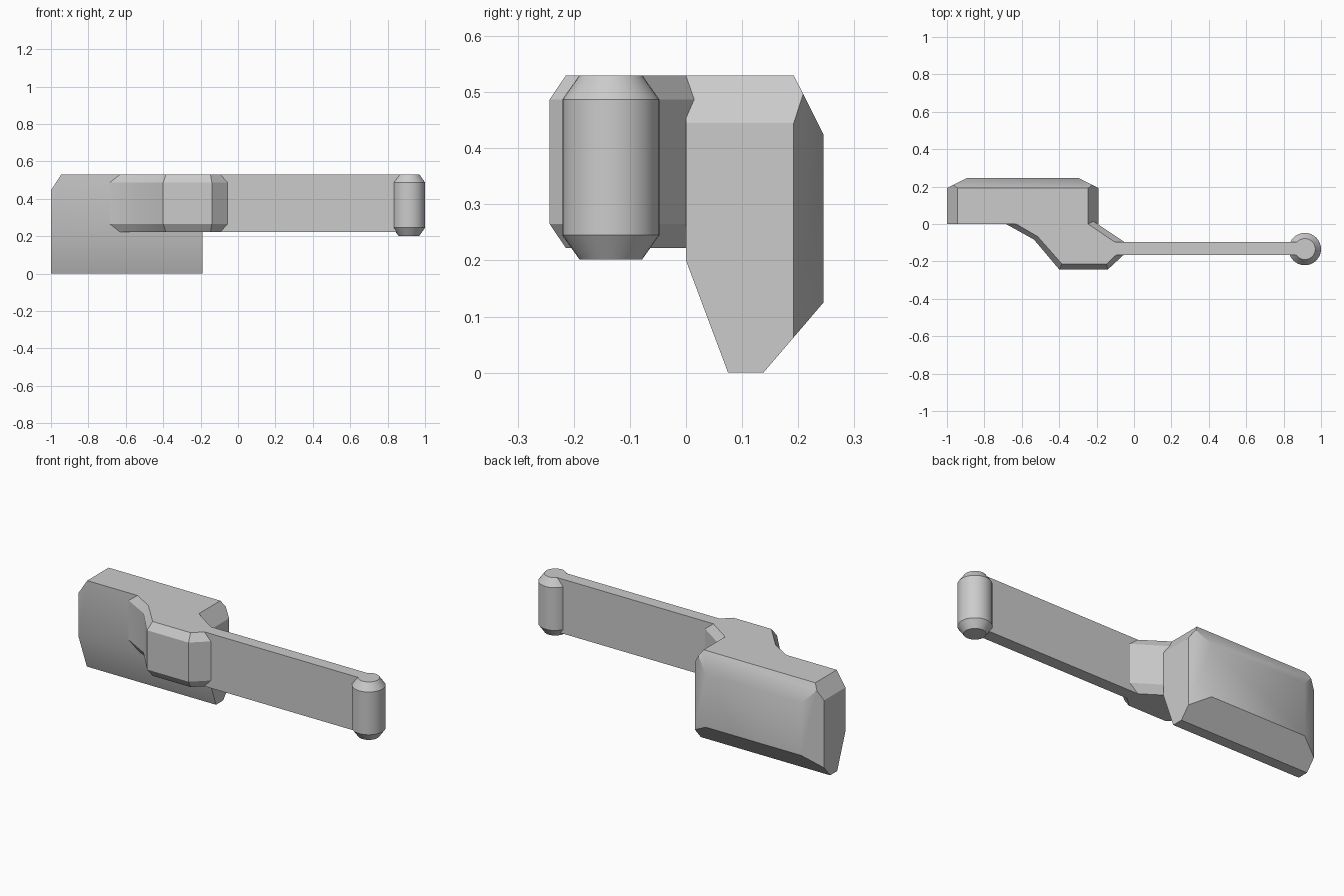
import bpy
import bmesh
import math
from mathutils import Vector

if "Cube" in bpy.data.objects:
    bpy.data.objects.remove(bpy.data.objects["Cube"], do_unlink=True)

GREY = 0.6
steel = bpy.data.materials.new("steel grey")
steel.use_nodes = True
steel.diffuse_color = (GREY, GREY, GREY, 1)
steel.node_tree.nodes["Principled BSDF"].inputs["Base Color"].default_value = (GREY, GREY, GREY, 1)


def finish(name, bm):
    bmesh.ops.recalc_face_normals(bm, faces=bm.faces)
    mesh = bpy.data.meshes.new(name)
    bm.to_mesh(mesh)
    bm.free()
    obj = bpy.data.objects.new(name, mesh)
    bpy.context.collection.objects.link(obj)
    mesh.materials.append(steel)
    bpy.ops.object.select_all(action='DESELECT')
    obj.select_set(True)
    bpy.context.view_layer.objects.active = obj
    bpy.ops.object.shade_smooth_by_angle(angle=math.radians(30))
    return obj


def loft(name, rings, cuts=()):
    """Skin matching rings, cap both ends, then trim with (point, outward normal) planes."""
    bm = bmesh.new()
    loops = [[bm.verts.new(p) for p in ring] for ring in rings]
    for a, b in zip(loops, loops[1:]):
        n = len(a)
        for i in range(n):
            j = (i + 1) % n
            bm.faces.new((a[i], a[j], b[j], b[i]))
    bm.faces.new(loops[0])
    bm.faces.new(loops[-1])
    for point, normal in cuts:
        bmesh.ops.bisect_plane(bm, geom=bm.verts[:] + bm.edges[:] + bm.faces[:],
                               plane_co=point, plane_no=normal, clear_outer=True)
        bmesh.ops.holes_fill(bm, edges=[e for e in bm.edges if e.is_boundary])
    return finish(name, bm)


# Main block: extruded profile with chamfered top and back ends
profile = [(0, 0.2), (0.075, 0), (0.138, 0), (0.245, 0.125),
           (0.245, 0.425), (0.192, 0.53), (0, 0.53)]
left_end, right_end = -0.19, -1.0
cuts = []
for x, side in ((left_end, 1), (right_end, -1)):
    cuts.append((Vector((x, 0, 0.445)), Vector((side * 0.085, 0, 0.055))))
    cuts.append((Vector((x, 0.192, 0)), Vector((side * 0.053, 0.105, 0))))
loft("main_block", [[(x, y, z) for y, z in profile] for x in (right_end, left_end)], cuts)

# Offset arm: plan outline with chamfered top and bottom rims
outer = [(-0.74, 0.03), (-0.685, 0), (-0.535, -0.083), (-0.4, -0.243), (-0.14, -0.243),
         (-0.053, -0.163), (-0.053, -0.095), (-0.2, 0.003), (-0.24, 0.03)]
inner = [(-0.68, 0.03), (-0.63, 0), (-0.515, -0.067), (-0.385, -0.214), (-0.147, -0.214),
         (-0.093, -0.163), (-0.105, -0.095), (-0.25, 0.003), (-0.29, 0.03)]
levels = [(inner, 0.222), (outer, 0.265), (outer, 0.487), (inner, 0.53)]
loft("offset_arm", [[(x, y, z) for x, y in plan] for plan, z in levels])

# Flat bar running out to the pin
bar = [(-0.12, -0.165), (0.9, -0.165), (0.9, -0.095), (-0.12, -0.095)]
loft("flat_bar", [[(x, y, z) for x, y in bar] for z in (0.222, 0.53)])

# Round end pin with bevelled ends
SIDES = 32
rings = []
for r, z in ((0.056, 0.202), (0.0865, 0.245), (0.0865, 0.487), (0.056, 0.53)):
    rings.append([(0.9135 + r * math.cos(a), -0.134 + r * math.sin(a), z)
                  for a in (math.tau * i / SIDES for i in range(SIDES))])
loft("end_pin", rings)
